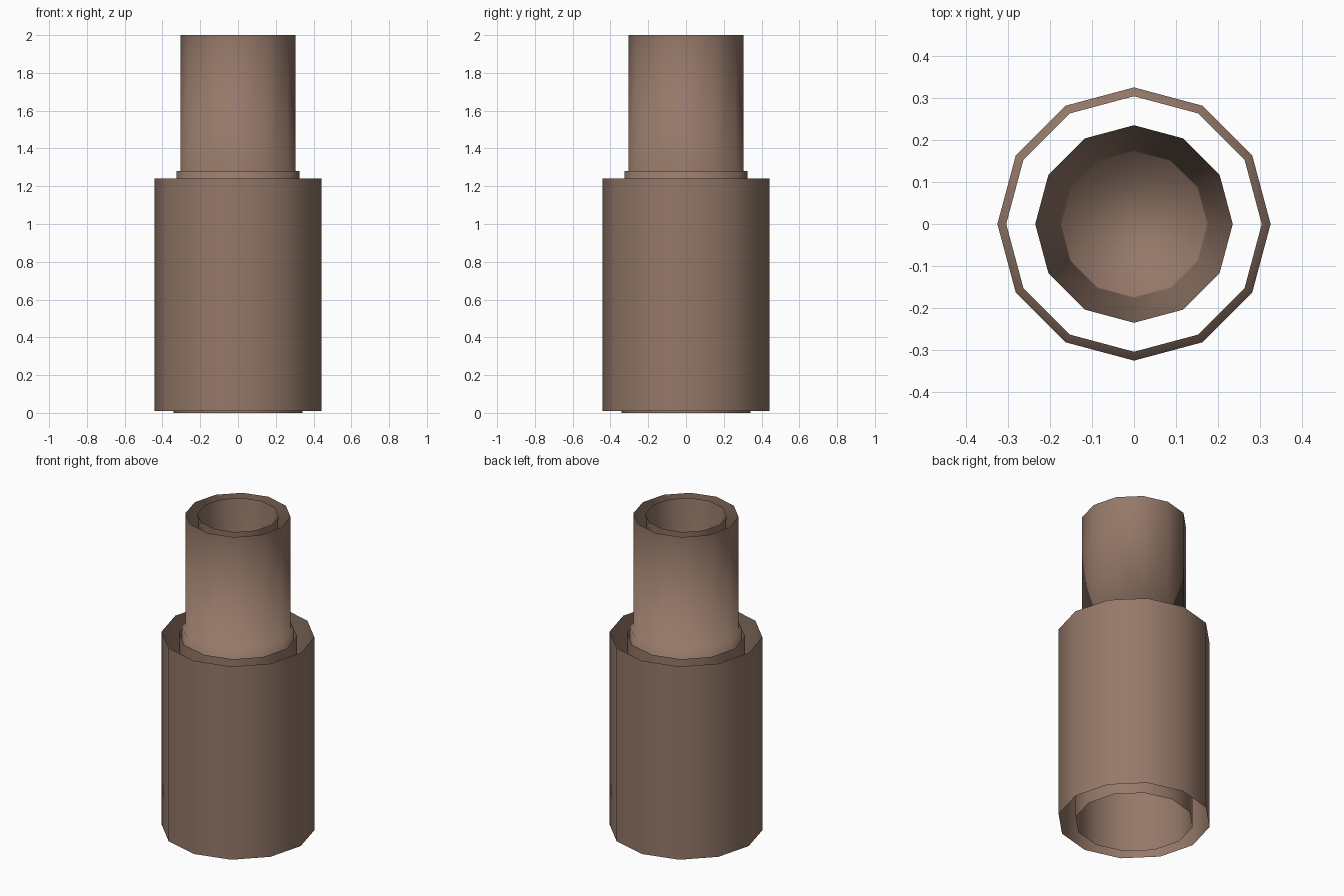
import bpy, bmesh, math

if "Cube" in bpy.data.objects:
    bpy.data.objects.remove(bpy.data.objects["Cube"])

SIDES = 12
brown = bpy.data.materials.new("brown")
brown.diffuse_color = (0.30, 0.19, 0.14, 1)
brown.use_nodes = True
brown.node_tree.nodes["Principled BSDF"].inputs["Base Color"].default_value = brown.diffuse_color


def lathe(name, profile, cap_end=False, inward=False):
    """Spin a (radius, z) profile into an open 12-sided smooth shell."""
    bm = bmesh.new()
    rings = []
    for r, z in profile:
        rings.append([bm.verts.new((r * math.cos(math.tau * i / SIDES),
                                    r * math.sin(math.tau * i / SIDES), z))
                      for i in range(SIDES)])
    for a, b in zip(rings, rings[1:]):
        for i in range(SIDES):
            j = (i + 1) % SIDES
            bm.faces.new((a[i], a[j], b[j], b[i]))
    if cap_end:
        bm.faces.new(rings[-1])
    # profiles running upwards face outward, downward ones face the axis
    for f in bm.faces:
        f.smooth = True
    mesh = bpy.data.meshes.new(name)
    bm.to_mesh(mesh)
    bm.free()
    mesh.materials.append(brown)
    obj = bpy.data.objects.new(name, mesh)
    bpy.context.collection.objects.link(obj)
    return obj


# large sleeve: outer wall and inner bore, both rims left open
lathe("sleeve_outer", [(0.442, 0.01), (0.442, 1.24)])
lathe("sleeve_bore", [(0.342, 1.24), (0.342, 0.0)])

# sliding tube with the small collar at its foot, rim left open
lathe("sliding_tube", [(0.325, 1.10), (0.325, 1.28), (0.304, 1.28), (0.304, 2.0)])

# tapered bore of the tube, closed by a small disc
lathe("tube_bore", [(0.235, 2.0), (0.176, 1.27), (0.173, 1.25)], cap_end=True)
